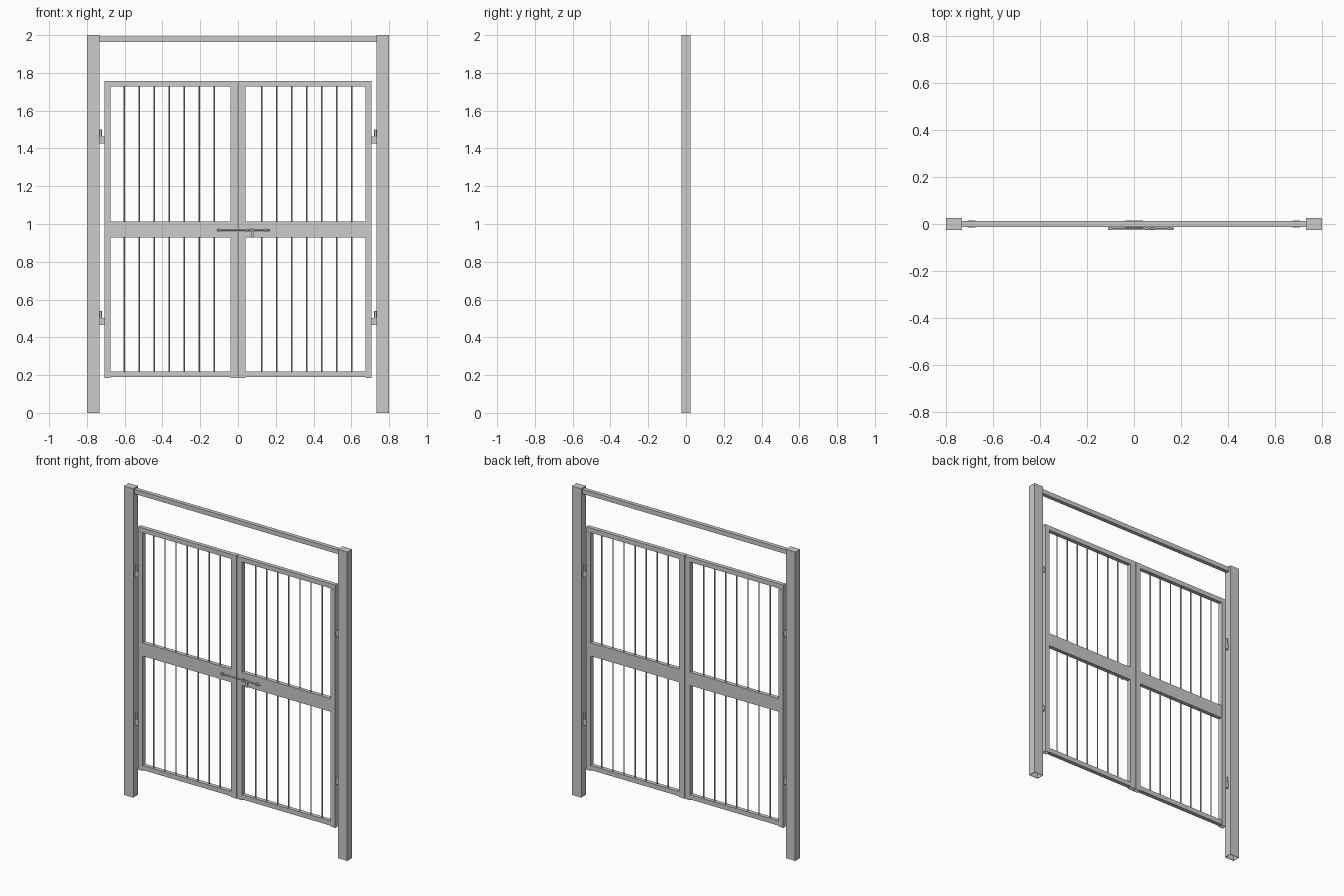
import bpy, bmesh
from mathutils import Matrix, Vector

if "Cube" in bpy.data.objects:
    bpy.data.objects.remove(bpy.data.objects["Cube"])


def finish(bm, name):
    bmesh.ops.recalc_face_normals(bm, faces=bm.faces)
    me = bpy.data.meshes.new(name)
    bm.to_mesh(me)
    bm.free()
    ob = bpy.data.objects.new(name, me)
    bpy.context.collection.objects.link(ob)
    return ob


def box(name, x, y, z, wall=0):
    """Box from (min, max) ranges; wall > 0 hollows it out from below."""
    bm = bmesh.new()
    bmesh.ops.create_cube(bm, size=1)
    for v in bm.verts:
        v.co = Vector([(r[0] + r[1]) / 2 + c * (r[1] - r[0])
                       for r, c in zip((x, y, z), v.co)])
    if wall:
        bm.faces.ensure_lookup_table()
        low = min(bm.faces, key=lambda f: f.calc_center_median().z)
        bmesh.ops.inset_individual(bm, faces=[low], thickness=wall)
        ext = bmesh.ops.extrude_discrete_faces(bm, faces=[low])
        for v in ext["faces"][0].verts:
            v.co.z = z[1] - wall
    return finish(bm, name)


def rod(name, a, b, radius, sides=12):
    """Round bar between two points."""
    a, b = Vector(a), Vector(b)
    d = b - a
    m = Matrix.Translation((a + b) / 2) @ d.to_track_quat('Z', 'Y').to_matrix().to_4x4()
    bm = bmesh.new()
    bmesh.ops.create_cone(bm, cap_ends=True, segments=sides, radius1=radius,
                          radius2=radius, depth=d.length, matrix=m)
    for f in bm.faces:
        f.smooth = len(f.verts) == 4
    for e in bm.edges:
        e.smooth = all(len(f.verts) == 4 for f in e.link_faces)
    return finish(bm, name)


RAIL = (-0.013, 0.013)
STILE = (-0.015, 0.015)

for side, s in (("left", -1), ("right", 1)):
    def span(a, b):
        return tuple(sorted((s * a, s * b)))

    # post, hollow and open at the foot
    box(side + "_post", span(0.733, 0.8), (-0.025, 0.025), (0, 2), 0.004)

    # leaf frame
    box(side + "_outer_stile", span(0.675, 0.707), STILE, (0.185, 1.727), 0.003)
    box(side + "_inner_stile", span(0.002, 0.039), STILE, (0.185, 1.757), 0.003)
    box(side + "_top_rail", span(0.039, 0.707), RAIL, (1.727, 1.757))
    box(side + "_bottom_rail", span(0.039, 0.675), RAIL, (0.19, 0.22))
    box(side + "_middle_rail", span(0.039, 0.675), RAIL, (0.928, 1.013))

    # vertical infill bars
    for i in range(7):
        x = s * (0.127 + 0.0793 * i)
        for part, z0, z1 in (("lower", 0.22, 0.928), ("upper", 1.013, 1.727)):
            rod(f"{side}_{part}_bar_{i + 1}", (x, 0, z0), (x, 0, z1), 0.004)

    # hinges: upright pin on the post, knuckle plate on the leaf
    for part, z in (("lower", 0.465), ("upper", 1.425)):
        rod(f"{side}_{part}_hinge_pin", (s * 0.727, 0, z), (s * 0.727, 0, z + 0.075), 0.006)
        box(f"{side}_{part}_hinge_plate", span(0.705, 0.734), (-0.007, 0.007), (z, z + 0.038))

# beam between the posts
box("top_beam", (-0.733, 0.733), RAIL, (1.963, 1.992))

# sliding bolt with guides and drop handle
LY, LZ = -0.019, 0.967
rod("bolt", (-0.11, LY, LZ), (0.17, LY, LZ), 0.0035)
for i, x in enumerate((-0.098, 0.051, 0.148)):
    box(f"bolt_guide_{i + 1}", (x - 0.004, x + 0.004), (-0.0248, -0.012), (LZ - 0.009, LZ + 0.009))
rod("bolt_handle_collar", (0.068, LY, LZ), (0.086, LY, LZ), 0.0055)
box("bolt_handle", (0.071, 0.083), (-0.023, -0.017), (0.93, LZ))
